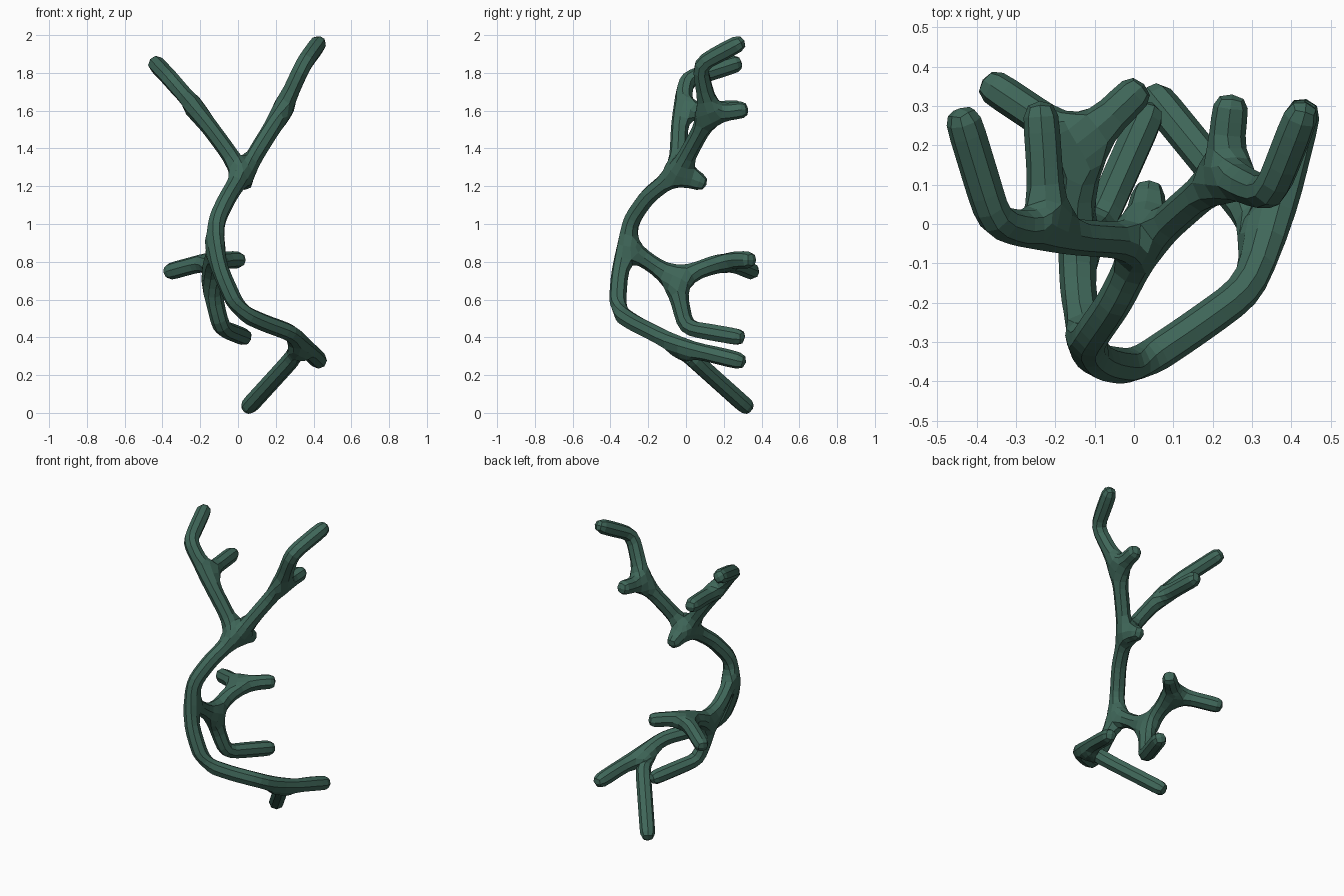
import bpy

if "Cube" in bpy.data.objects:
    bpy.data.objects.remove(bpy.data.objects["Cube"])

# Node positions of the branching piece (first node is the root)
N = {
    "base": (0.005, -0.365, 0.535), "shin": (-0.075, -0.355, 0.71),
    "trunk": (-0.13, -0.325, 0.89),
    "bend1": (-0.11, -0.285, 1.03), "bend2": (-0.05, -0.20, 1.15),
    "crown": (0.03, -0.045, 1.27), "stub": (0.04, 0.115, 1.205),
    # upper right limb
    "r_fork": (0.225, 0.125, 1.58), "r_twig": (0.25, 0.335, 1.61),
    "r_elbow": (0.345, 0.07, 1.845), "r_tip": (0.44, 0.315, 1.975),
    # upper left limb
    "l_fork": (-0.215, -0.03, 1.60), "l_twig": (-0.24, 0.32, 1.61),
    "l_elbow": (-0.355, 0.005, 1.765), "l_tip": (-0.445, 0.30, 1.86),
    # lower limb
    "low_a": (0.14, -0.275, 0.475), "low_mid": (0.28, -0.175, 0.425),
    "low_fork": (0.35, -0.04, 0.355),
    "low_tip": (0.44, 0.325, 0.265), "foot_tip": (0.035, 0.345, 0.01),
    # middle limb
    "mid_fork": (-0.15, -0.06, 0.705), "mid_split": (-0.135, 0.2, 0.81),
    "mid_right": (0.03, 0.36, 0.81), "mid_left": (-0.39, 0.37, 0.74),
    "drop": (-0.09, 0.0, 0.45), "drop_tip": (0.05, 0.315, 0.395),
}
PATHS = [
    "base shin trunk bend1 bend2 crown r_fork r_elbow r_tip",
    "crown stub", "r_fork r_twig",
    "crown l_fork l_elbow l_tip", "l_fork l_twig",
    "base low_a low_mid low_fork low_tip", "low_fork foot_tip",
    "trunk mid_fork mid_split mid_right", "mid_split mid_left",
    "mid_fork drop drop_tip",
]
ids = {k: i for i, k in enumerate(N)}
edges = []
for p in PATHS:
    w = p.split()
    edges += [(ids[a], ids[b]) for a, b in zip(w, w[1:])]

# Branch skeleton thickened to eight-sided tubes
me = bpy.data.meshes.new("branch")
me.from_pydata(list(N.values()), edges, [])
branch = bpy.data.objects.new("branch", me)
bpy.context.collection.objects.link(branch)
skin = branch.modifiers.new("skin", 'SKIN')
skin.use_smooth_shade = False
for i, v in enumerate(me.skin_vertices[0].data):
    v.radius = (0.05, 0.05)
    v.use_root = i == 0
sub = branch.modifiers.new("round", 'SUBSURF')
sub.levels = sub.render_levels = 1

# One dark green colour
mat = bpy.data.materials.new("dark green")
mat.diffuse_color = (0.05, 0.135, 0.10, 1)
mat.use_nodes = True
mat.node_tree.nodes["Principled BSDF"].inputs["Base Color"].default_value = mat.diffuse_color
me.materials.append(mat)
